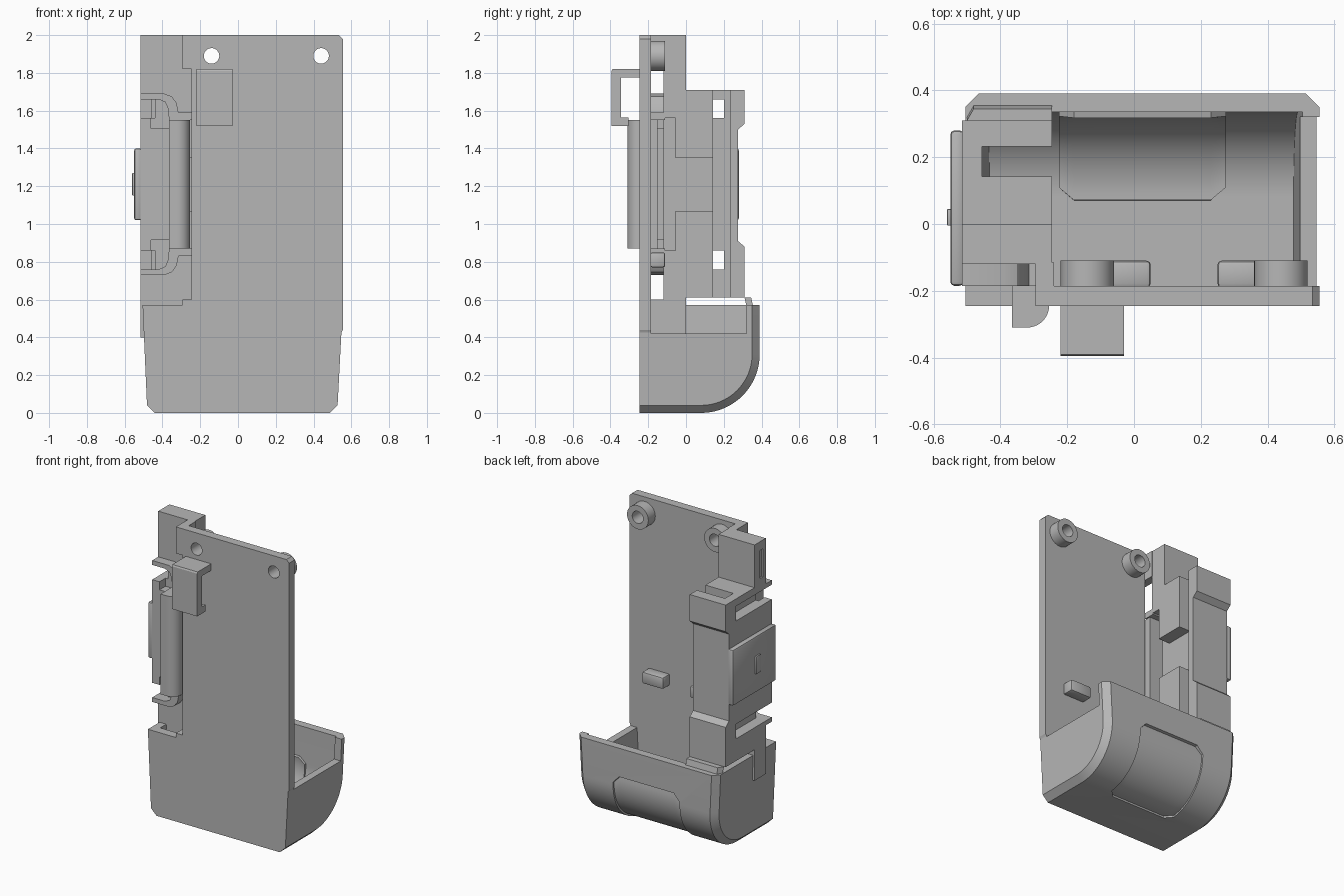
import bpy, bmesh, math
from mathutils import Vector

if "Cube" in bpy.data.objects:
    bpy.data.objects.remove(bpy.data.objects["Cube"])

grey = bpy.data.materials.new("plain_grey")
grey.use_nodes = True
grey.diffuse_color = (0.47, 0.47, 0.47, 1)
grey.node_tree.nodes["Principled BSDF"].inputs["Base Color"].default_value = (0.47, 0.47, 0.47, 1)


def loft(name, sections):
    """Solid skinned through matching closed sections."""
    bm = bmesh.new()
    rings = [[bm.verts.new(p) for p in s] for s in sections]
    n = len(rings[0])
    for a, b in zip(rings, rings[1:]):
        for i in range(n):
            j = (i + 1) % n
            bm.faces.new((a[i], a[j], b[j], b[i]))
    bm.faces.new(rings[0])
    bm.faces.new(rings[-1])
    bmesh.ops.recalc_face_normals(bm, faces=bm.faces)
    mesh = bpy.data.meshes.new(name)
    bm.to_mesh(mesh)
    bm.free()
    mesh.materials.append(grey)
    ob = bpy.data.objects.new(name, mesh)
    bpy.context.collection.objects.link(ob)
    return ob


def extrude(name, pts, axis, lo, hi):
    """Extrude a 2D outline along one axis."""
    def place(p, h):
        q = list(p)
        q.insert(axis, h)
        return q
    return loft(name, [[place(p, h) for p in pts] for h in (lo, hi)])


def box(name, x, y, z, bevel=0):
    ob = extrude(name, [(x[0], y[0]), (x[1], y[0]), (x[1], y[1]), (x[0], y[1])], 2, *z)
    if bevel:
        m = ob.modifiers.new("bevel", 'BEVEL')
        m.width, m.segments = bevel, 2
        apply(ob, m)
    return ob


def apply(ob, mod):
    with bpy.context.temp_override(object=ob, active_object=ob, selected_objects=[ob]):
        bpy.ops.object.modifier_apply(modifier=mod.name)


def cut(ob, *cutters):
    for c in cutters:
        c.hide_render = True
        m = ob.modifiers.new("cut", 'BOOLEAN')
        m.operation, m.solver, m.object = 'DIFFERENCE', 'EXACT', c
        apply(ob, m)
        bpy.data.objects.remove(c)


def circle(cx, cz, r, n=40):
    return [(cx + r * math.cos(math.tau * i / n), cz + r * math.sin(math.tau * i / n)) for i in range(n)]


# Bottom cup: rounded profile, tapered ends with chamfered rim
FRONT, BACK, TOP, RAD = -0.245, 0.39, 0.57, 0.31
CY, CZ = BACK - RAD, RAD


def arc(r, a0, a1, n=20):
    out = []
    for i in range(n + 1):
        a = math.radians(a0 + (a1 - a0) * i / n)
        out.append((CY + r * math.cos(a), CZ + r * math.sin(a)))
    return out


def profile(inset, front=FRONT, top=TOP):
    r = RAD - inset
    return [(front, top), (front, CZ - r)] + arc(r, -90, 0) + [(CY + r, top)]


def side(pts, sign, shift):
    base, grow = (0.525, 0.03) if sign > 0 else (0.48, 0.025)
    return [(sign * (base + grow * z / TOP - shift), y, z) for y, z in pts]


cup = loft("bottom_cup", [side(profile(0.04), -1, 0), side(profile(0), -1, 0.04),
                          side(profile(0), 1, 0.04), side(profile(0.04), 1, 0)])
inner = profile(0.055, -0.185, 0.8)
cut(cup, loft("cavity", [side(inner, -1, 0.05), side(inner, 1, 0.05)]),
    box("low_side", (0.44, 0.7), (-0.185, 0.32), (0.42, 0.8)))


# Grip panel with clipped corners, recessed outside and raised inside
def band(outer, inner_r):
    def ring(x, trim):
        a0, a1 = -92 + trim, 12 - trim
        return [(x, y, z) for y, z in arc(outer, a0, a1) + arc(inner_r, a1, a0)]
    return [ring(-0.225, 9), ring(-0.18, 0), ring(0.23, 0), ring(0.275, 9)]


cut(cup, loft("grip_recess", band(RAD + 0.03, RAD - 0.012)))
loft("grip_inner_panel", band(RAD - 0.045, RAD - 0.067))
loft("rim_lug", [[(-0.5, 0.335, 0.5), (-0.245, 0.335, 0.5), (-0.245, 0.37, 0.5), (-0.48, 0.37, 0.5)],
                 [(-0.5, 0.31, 0.61), (-0.245, 0.31, 0.61), (-0.245, 0.345, 0.61), (-0.48, 0.345, 0.61)]])

# Main plate with two screw bosses
plate = extrude("main_plate", [(-0.245, 0.3), (-0.245, 2), (0.535, 2), (0.555, 1.98),
                               (0.555, 0.44), (0.545, 0.42), (0.53, 0.3)], 1, FRONT, -0.185)
for i, x in enumerate((-0.14, 0.44)):
    boss = extrude(f"screw_boss_{i}", circle(x, 1.89, 0.08), 1, -0.19, -0.11)
    for part in (plate, boss):
        cut(part, extrude("bore", circle(x, 1.89, 0.041), 1, -0.4, 0.1))

# Locating pegs on the plate
for i, x in enumerate((-0.11, 0.25)):
    box(f"locating_peg_{i}", (x, x + 0.16), (-0.19, -0.11), (0.77, 0.85), 0.012)

# Front hook
extrude("front_hook", [(-0.24, 1.82), (-0.39, 1.82), (-0.395, 1.81), (-0.395, 1.52), (-0.305, 1.52),
                       (-0.305, 1.565), (-0.345, 1.565), (-0.345, 1.775), (-0.24, 1.775)], 0, -0.22, -0.03)

# Side column, slotted for a board
column = extrude("side_column", [(-0.12, 0.4), (0, 0.4), (0, 0.61), (0.31, 0.61), (0.31, 0.88),
                                 (0.275, 0.91), (0.275, 1.5), (0.31, 1.53), (0.31, 1.71),
                                 (0, 1.71), (0, 2), (-0.12, 2)], 0, -0.515, -0.245)
cut(column,
    box("board_slot", (-0.455, -0.1), (0.142, 0.232), (0.5, 1.9)),
    box("inner_recess", (-0.33, -0.1), (-0.055, 0.16), (1.07, 1.35)),
    box("front_recess", (-0.33, -0.1), (-0.2, -0.055), (0.86, 1.56)),
    box("top_groove", (-0.6, -0.505), (-0.09, -0.06), (1.75, 1.94)))
for z in (1.61, 0.81):
    cut(column, box("notch", (-0.6, -0.44), (-0.2, 0.2), (z - 0.05, z + 0.05)))

# Webs joining the column to the plate
for name, z in (("upper_web", (1.82, 2)), ("lower_web", (0.4, 0.6))):
    box(name, (-0.295, -0.24), (FRONT, -0.115), z)

# Curved flanges above and below the side latch
flange = [(-0.515, 1.69), (-0.39, 1.69), (-0.35, 1.675), (-0.325, 1.64), (-0.315, 1.59), (-0.245, 1.59),
          (-0.245, 1.55), (-0.365, 1.55), (-0.37, 1.61), (-0.385, 1.645), (-0.42, 1.66), (-0.515, 1.66)]
MID = 1.21
extrude("upper_flange", flange, 1, -0.185, -0.11)
extrude("lower_flange", [(x, 2 * MID - z) for x, z in flange], 1, -0.185, -0.11)

# Stepped body in front of the column
step = [(-0.515, 1.56), (-0.46, 1.56), (-0.46, 1.505), (-0.365, 1.505)]
extrude("latch_body", step + [(x, 2 * MID - z) for x, z in reversed(step)], 1, -0.185, -0.11)

# Rounded vertical rail
rail = [(-0.365, -0.15), (-0.365, -0.31), (-0.32, -0.31)]
rail += [(-0.32 + 0.066 * math.sin(a), -0.244 - 0.066 * math.cos(a))
         for a in (math.radians(d) for d in range(9, 91, 9))]
extrude("vertical_rail", rail + [(-0.254, -0.15)], 2, 0.87, 1.55)

# Side latch pad and its button
box("latch_pad", (-0.55, -0.51), (-0.185, 0.28), (1.02, 1.4), 0.012)
box("latch_button", (-0.56, -0.54), (-0.005, 0.045), (1.15, 1.27), 0.004)

# Smooth the curves, keep the edges crisp
for ob in bpy.data.objects:
    ob.select_set(ob.type == 'MESH')
bpy.context.view_layer.objects.active = plate
bpy.ops.object.shade_smooth_by_angle(angle=math.radians(25))
